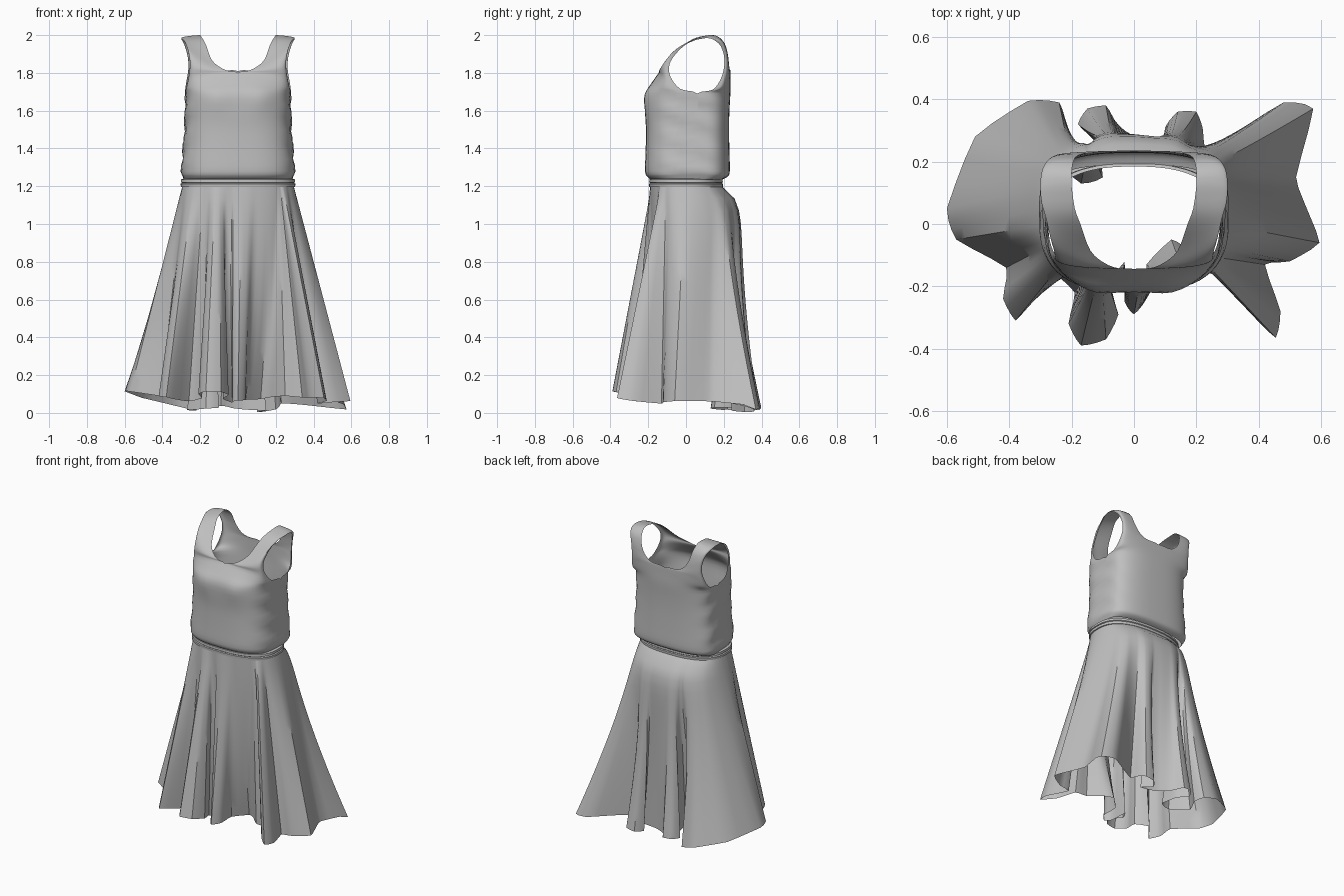
import bpy, bmesh, math
from mathutils import Vector

if "Cube" in bpy.data.objects:
    bpy.data.objects.remove(bpy.data.objects["Cube"])

cloth = bpy.data.materials.new("grey cloth")
cloth.diffuse_color = (0.52, 0.52, 0.52, 1)
cloth.use_nodes = True
cloth.node_tree.nodes["Principled BSDF"].inputs["Base Color"].default_value = cloth.diffuse_color


def spow(v, p):
    return math.copysign(abs(v) ** p, v)


def waist(a, s=1.0):
    """Rounded waist outline shared by belt and skirt."""
    return Vector((0.295 * s * spow(math.cos(a), 0.8), 0.19 * s * spow(math.sin(a), 0.8)))


def catmull(a, b, c, d, t):
    return [0.5 * (2 * q + (r - p) * t + (2 * p - 5 * q + 4 * r - s) * t * t
                   + (3 * q - p - 3 * r + s) * t ** 3) for p, q, r, s in zip(a, b, c, d)]


def spline(pts, n, closed=False):
    out, m = [], len(pts)
    get = (lambda i: pts[i % m]) if closed else (lambda i: pts[min(max(i, 0), m - 1)])
    for i in range(m if closed else m - 1):
        out += [catmull(get(i - 1), get(i), get(i + 1), get(i + 2), k / n) for k in range(n)]
    return out if closed else out + [list(pts[-1])]


def add_grid(bm, rows, closed=False):
    vs = [[bm.verts.new(p) for p in r] for r in rows]
    n = len(rows[0])
    for lo, hi in zip(vs, vs[1:]):
        for j in range(n if closed else n - 1):
            k = (j + 1) % n
            bm.faces.new((lo[j], lo[k], hi[k], hi[j]))


def finish(name, bm, angle):
    bmesh.ops.remove_doubles(bm, verts=bm.verts, dist=0.0005)
    bmesh.ops.recalc_face_normals(bm, faces=bm.faces)
    me = bpy.data.meshes.new(name)
    bm.to_mesh(me)
    bm.free()
    me.materials.append(cloth)
    ob = bpy.data.objects.new(name, me)
    bpy.context.collection.objects.link(ob)
    bpy.ops.object.select_all(action='DESELECT')
    ob.select_set(True)
    bpy.context.view_layer.objects.active = ob
    bpy.ops.object.shade_smooth_by_angle(angle=math.radians(angle))
    return ob


# Bodice: torso levels (z, half width, front y, back y)
torso = [(1.235, .285, -.185, .19), (1.25, .292, -.205, .22), (1.28, .30, -.217, .232),
         (1.38, .292, -.214, .23), (1.5, .283, -.212, .228), (1.6, .28, -.217, .23)]
# Each upper row runs from the neckline (first xyz) to the armhole (last xyz)
front_top = [(0, -.215, 1.69, .28, .06, 1.69), (0, -.18, 1.75, .275, -.03, 1.715),
             (0, -.145, 1.80, .262, -.08, 1.775), (.05, -.142, 1.81, .255, -.09, 1.83),
             (.095, -.125, 1.83, .257, -.07, 1.88), (.14, -.085, 1.87, .27, -.015, 1.94),
             (.17, -.005, 1.95, .285, .04, 1.97), (.19, .05, 1.985, .298, .08, 1.98),
             (.20, .12, 2.0, .30, .11, 1.985)]
back_top = [(0, .235, 1.69, .28, .06, 1.69), (0, .235, 1.76, .28, .14, 1.71),
            (0, .235, 1.81, .272, .18, 1.76), (.09, .232, 1.815, .263, .2, 1.82),
            (.14, .228, 1.84, .265, .203, 1.88), (.175, .222, 1.89, .28, .185, 1.94),
            (.193, .205, 1.955, .295, .155, 1.97), (.20, .165, 1.995, .30, .135, 1.98),
            (.20, .12, 2.0, .30, .11, 1.985)]

bm = bmesh.new()
for top, yi in ((front_top, 2), (back_top, 3)):
    keys = [(0, t[yi], t[0], t[1], .06, t[0]) for t in torso] + top
    for sx in (1, -1):
        rows = []
        for x0, y0, z0, x1, y1, z1 in spline(keys, 3):
            x0, row = max(x0, 0), []
            for j in range(15):
                f = j / 14
                a = f * math.pi / 2
                x = x0 + (x1 - x0) * math.sin(a) ** 0.75
                y = y1 + (y0 - y1) * max(math.cos(a), 0) ** 0.55
                z = z0 + (z1 - z0) * f
                # crumpled cloth down the sides, and a soft bust
                if 1.27 < z < 1.68:
                    x += .006 * math.sin(45 * z + 16 * y) * math.sin(a) ** 4
                if yi == 2:
                    y -= .01 * math.exp(-((x - .12) / .06) ** 2 - ((z - 1.66) / .07) ** 2)
                row.append((sx * x, y, z))
            rows.append(row)
        add_grid(bm, rows)
finish("bodice", bm, 60)

# Belt: two stacked rolls with a groove between
bm = bmesh.new()
ring = [2 * math.pi * i / 64 for i in range(64)]
profile = [(1.193, .98), (1.197, 1.025), (1.213, 1.03), (1.217, 1.0),
           (1.221, 1.025), (1.236, 1.02), (1.241, .97)]
add_grid(bm, [[(*waist(a, s), z) for a in ring] for z, s in profile], True)
finish("belt", bm, 35)

# Skirt: hem outline seen from above, counter-clockwise, with its hanging folds
hem = [(.575, .37), (.48, .39), (.32, .29), (.23, .24), (.22, .31), (.20, .36), (.14, .36),
       (.10, .31), (.15, .24), (.04, .26), (-.03, .30), (-.06, .33), (-.09, .38),
       (-.15, .37), (-.18, .32), (-.12, .26), (-.10, .15), (-.17, .13), (-.27, .22),
       (-.22, .32), (-.24, .39), (-.34, .395), (-.51, .28), (-.60, .05), (-.57, -.05),
       (-.41, -.14), (-.42, -.24), (-.38, -.31), (-.33, -.25), (-.26, -.16), (-.19, -.22),
       (-.21, -.32), (-.17, -.39), (-.09, -.37), (-.05, -.29), (-.08, -.20), (-.03, -.12),
       (-.03, -.25), (0, -.29), (.04, -.24), (.04, -.13), (.12, -.05), (.17, -.08),
       (.25, -.16), (.34, -.16), (.38, -.29), (.455, -.365), (.47, -.28), (.42, -.13),
       (.50, -.12), (.595, -.06), (.55, .06), (.52, .15)]
n = len(hem)
# Waist angle for every hem point, from the averaged outline
angles, raw = [], None
for i in range(n):
    near = [hem[(i + k) % n] for k in range(-3, 4)]
    a = math.atan2(sum(p[1] for p in near) / .19, sum(p[0] for p in near) / .3)
    raw = a if raw is None else raw + math.remainder(a - raw, 2 * math.pi)
    angles.append(raw if not angles else max(raw, angles[-1] + .02))
angles.append(max(angles[0] + 2 * math.pi, angles[-1] + .02))

SUB, LEVELS = 3, 18
curved = spline(hem, SUB, True)
rows = []
for r in range(LEVELS + 1):
    t = r / LEVELS
    row = []
    for i, c in enumerate(curved):
        k, f = i // SUB, (i % SUB) / SUB
        a = angles[k] * (1 - f) + angles[k + 1] * f
        # creased folds: halfway between straight and curved hem
        straight = Vector(hem[k]).lerp(Vector(hem[(k + 1) % n]), f)
        w, h = waist(a), Vector(c).lerp(straight, .6)
        back = max(math.sin(a), 0)
        # folds that tuck inward or hang from the seat only open low down
        e = 1 + min(max((w.length - h.length) / .1, 0), 1) + .5 * back
        p = w.lerp(h, t ** e)
        # fullness over the seat
        p.y += .115 * (1 - t) * (1 - math.exp(-t / .06)) * back ** .8
        low = max(.055 - .10 * h.y + .13 * max(-h.x - .25, 0) + .02 * math.sin(i * .21), .0)
        row.append((p.x, p.y, 1.2 + (low - 1.2) * t))
    rows.append(row)
bm = bmesh.new()
add_grid(bm, rows, True)
finish("skirt", bm, 35)
